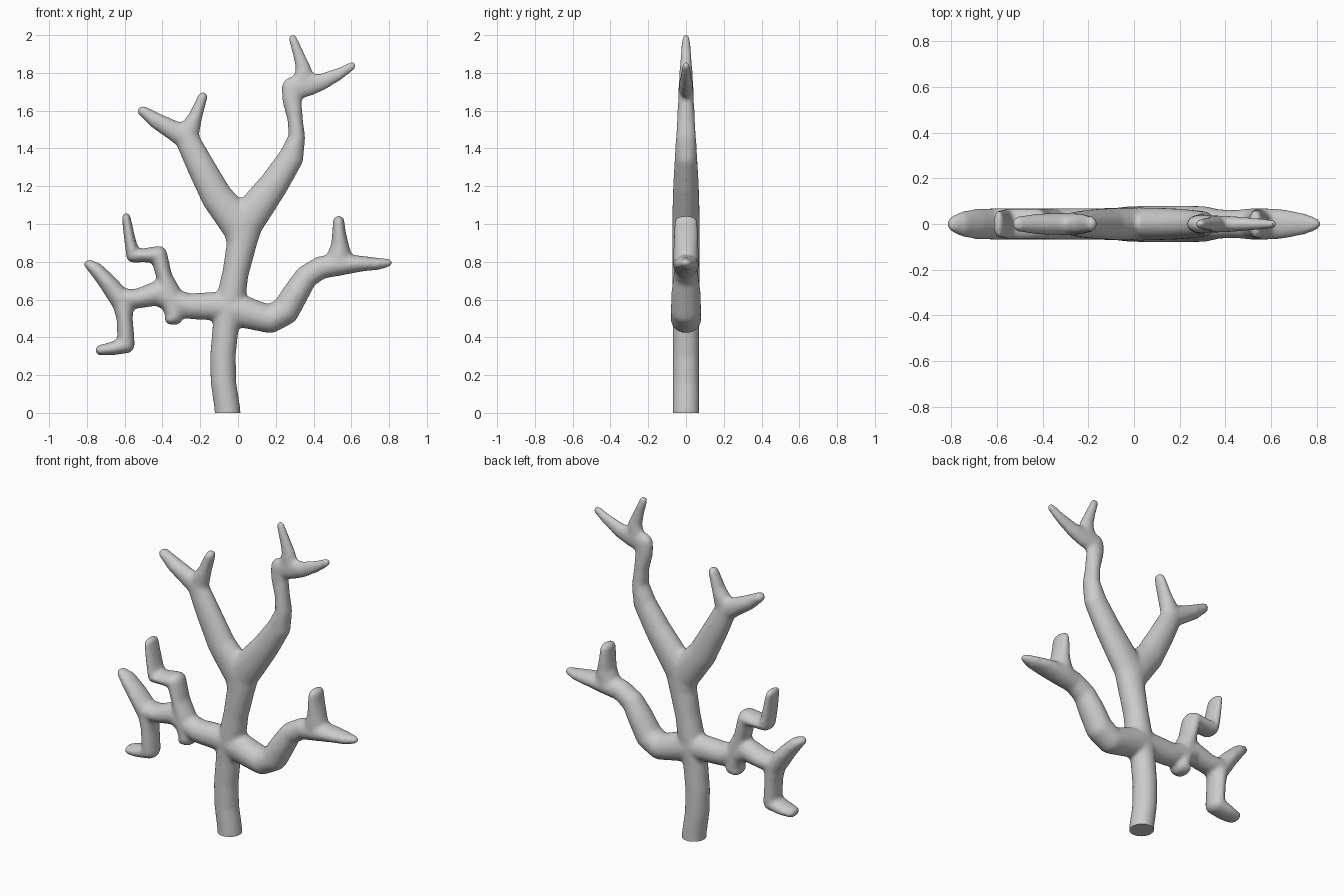
import bpy, bmesh
from mathutils import Vector

# Each limb: centreline points (x, z, in-plane radius, depth radius)
trunk = [(-.052, -.1, .069, .071), (-.056, .02, .069, .071), (-.077, .16, .068, .071), (-.08, .3, .068, .071),
         (-.065, .46, .07, .071), (-.045, .56, .08, .075), (-.013, .74, .07, .073),
         (.02, .9, .08, .073), (.025, 1.0, .105, .073)]
upper_left = [(.02, .98, .1, .073), (-.11, 1.14, .084, .07), (-.2, 1.31, .074, .063),
              (-.275, 1.46, .064, .05), (-.35, 1.5, .052, .048), (-.43, 1.545, .043, .045), (-.505, 1.598, .028, .034)]
upper_left_twig = [(-.265, 1.48, .06, .048), (-.225, 1.57, .036, .045), (-.187, 1.673, .026, .035)]
upper_right = [(.03, 1.0, .1, .073), (.1, 1.09, .09, .072), (.19, 1.21, .078, .068),
               (.28, 1.35, .067, .06), (.312, 1.46, .044, .054), (.302, 1.56, .041, .047),
               (.285, 1.66, .052, .042), (.29, 1.72, .06, .04)]
upper_right_twig = [(.29, 1.72, .06, .04), (.36, 1.735, .063, .038), (.44, 1.75, .045, .034),
                    (.54, 1.797, .032, .026), (.605, 1.838, .022, .02)]
upper_right_spike = [(.345, 1.74, .062, .038), (.347, 1.82, .041, .034), (.32, 1.9, .03, .028), (.29, 1.982, .023, .021)]
lower_right = [(-.02, .55, .09, .078), (.08, .52, .08, .08), (.17, .495, .073, .081), (.25, .54, .075, .081),
               (.31, .64, .069, .078), (.36, .72, .062, .066), (.44, .77, .06, .062), (.53, .785, .06, .07),
               (.65, .79, .042, .066), (.74, .789, .032, .048), (.795, .794, .022, .026)]
lower_right_spike = [(.535, .8, .075, .068), (.54, .88, .048, .066), (.535, .95, .037, .066), (.533, 1.015, .03, .062)]
lower_left = [(-.06, .56, .08, .072), (-.15, .565, .074, .07), (-.26, .565, .068, .069), (-.34, .59, .064, .069),
              (-.42, .635, .066, .069), (-.53, .605, .052, .069), (-.62, .6, .058, .069),
              (-.69, .69, .047, .067), (-.75, .758, .038, .055), (-.79, .787, .026, .036)]
left_riser = [(-.335, .51, .045, .068), (-.36, .62, .065, .069), (-.39, .72, .042, .068), (-.42, .838, .046, .068),
              (-.5, .834, .037, .067), (-.555, .832, .037, .067), (-.573, .92, .03, .066), (-.592, 1.035, .023, .06)]
left_foot_corner = [(-.335, .51, .035, .066), (-.355, .5, .034, .066)]
left_hanger = [(-.61, .6, .06, .069), (-.6, .5, .043, .068), (-.595, .42, .045, .067), (-.592, .36, .045, .066),
               (-.67, .34, .035, .064), (-.728, .332, .028, .052)]
limbs = [trunk, upper_left, upper_left_twig, upper_right, upper_right_twig, upper_right_spike, lower_right,
         lower_right_spike, lower_left, left_riser, left_foot_corner, left_hanger]


def add_segment(target, a, b):
    """Rounded tapering segment: hull of two ellipsoids."""
    bm = bmesh.new()
    for x, z, r, depth in (a, b):
        ball = bmesh.ops.create_uvsphere(bm, u_segments=20, v_segments=12, radius=1)
        for v in ball["verts"]:
            v.co = Vector((x + v.co.x * r, v.co.y * depth, z + v.co.z * r))
    hull = bmesh.ops.convex_hull(bm, input=bm.verts[:])
    junk = {g for k in ("geom_interior", "geom_unused") for g in hull[k]
            if isinstance(g, bmesh.types.BMVert)}
    bmesh.ops.delete(bm, geom=[v for v in bm.verts if v in junk or not v.link_faces], context='VERTS')
    bmesh.ops.recalc_face_normals(bm, faces=bm.faces[:])
    mesh = bpy.data.meshes.new("segment")
    bm.to_mesh(mesh)
    bm.free()
    target.from_mesh(mesh)
    bpy.data.meshes.remove(mesh)


# All limbs in one mesh, fused and softened
bm = bmesh.new()
for limb in limbs:
    for a, b in zip(limb, limb[1:]):
        add_segment(bm, a, b)
mesh = bpy.data.meshes.new("branching_tree")
bm.to_mesh(mesh)
bm.free()
tree = bpy.data.objects.new("branching_tree", mesh)
bpy.context.collection.objects.link(tree)
fuse = tree.modifiers.new("fuse", 'REMESH')
fuse.mode = 'VOXEL'
fuse.voxel_size = .011
soften = tree.modifiers.new("soften", 'SMOOTH')
soften.factor = .5
soften.iterations = 8

# Flat foot at ground level
evaluated = tree.evaluated_get(bpy.context.evaluated_depsgraph_get())
bm = bmesh.new()
bm.from_mesh(evaluated.to_mesh())
evaluated.to_mesh_clear()
tree.modifiers.clear()
cut = bmesh.ops.bisect_plane(bm, geom=bm.verts[:] + bm.edges[:] + bm.faces[:], plane_co=(0, 0, 0),
                             plane_no=(0, 0, 1), clear_inner=True)
rim = [e for e in cut["geom_cut"] if isinstance(e, bmesh.types.BMEdge)]
bmesh.ops.contextual_create(bm, geom=rim)
bmesh.ops.recalc_face_normals(bm, faces=bm.faces[:])
bm.to_mesh(mesh)
bm.free()

bpy.context.view_layer.objects.active = tree
tree.select_set(True)
bpy.ops.object.shade_smooth_by_angle(angle=.9)
